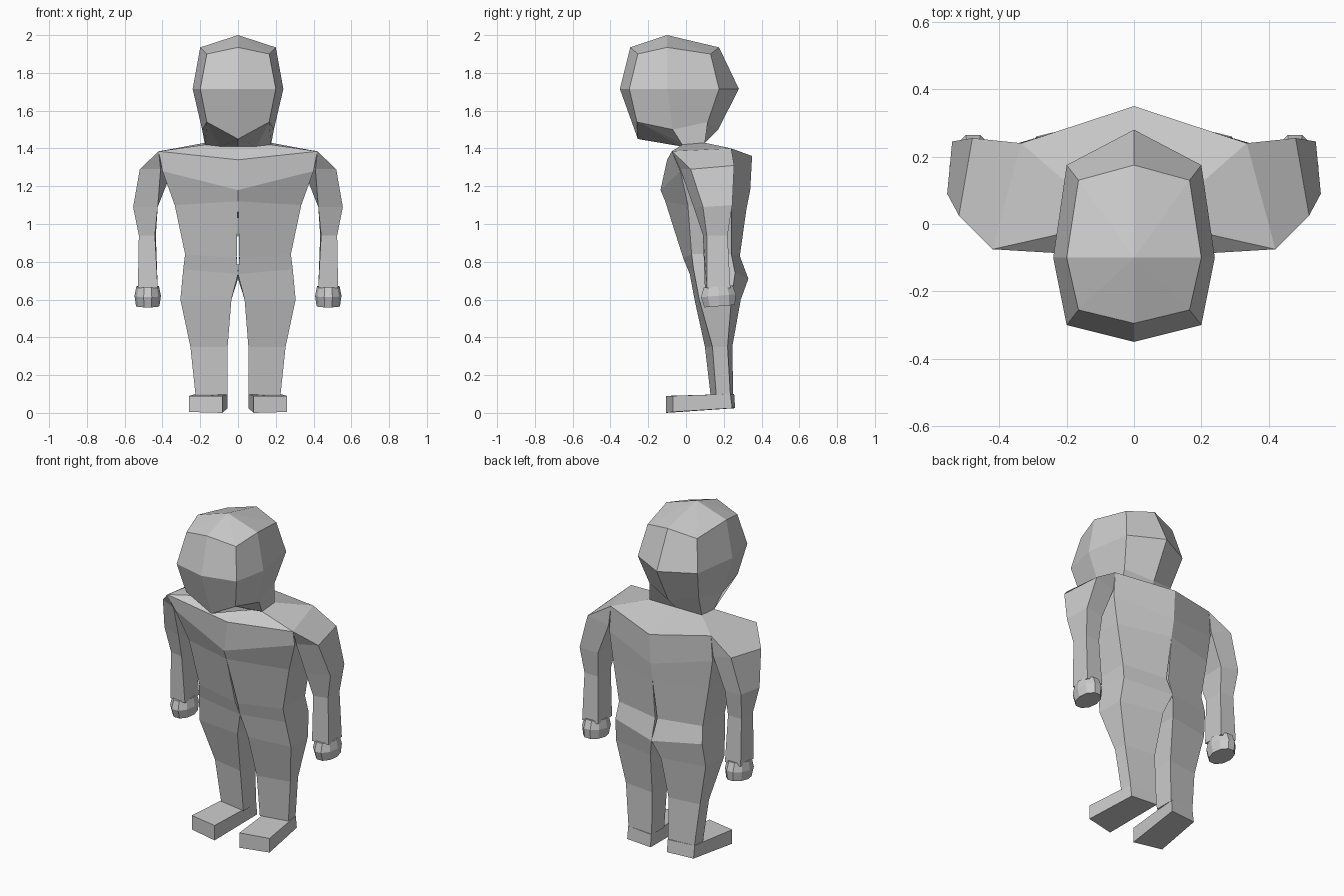
import bpy, bmesh
from math import sin, cos, pi


def loft(name, rings, cap_start=True, cap_end=True):
    """Bridge equal-sized rings on the +x side, drop walls on the centre plane, mirror in x."""
    bm = bmesh.new()
    rows = [[bm.verts.new(p) for p in ring] for ring in rings]
    n = len(rows[0])

    def face(vs):
        if any(abs(v.co.x) > 1e-5 for v in vs):
            bm.faces.new(vs)

    for a, b in zip(rows, rows[1:]):
        for i in range(n):
            j = (i + 1) % n
            face((a[i], a[j], b[j], b[i]))
    if cap_start:
        face(rows[0])
    if cap_end:
        face(rows[-1])
    bmesh.ops.remove_doubles(bm, verts=bm.verts, dist=0.0005)
    bmesh.ops.recalc_face_normals(bm, faces=bm.faces)
    mesh = bpy.data.meshes.new(name)
    bm.to_mesh(mesh)
    bm.free()
    obj = bpy.data.objects.new(name, mesh)
    bpy.context.collection.objects.link(obj)
    mirror = obj.modifiers.new("Mirror", 'MIRROR')
    mirror.merge_threshold = 0.001
    return obj


# Head: half rings from front centre round the side to back centre
loft("head", [
    [(0, -.1, 2)] * 5,
    [(0, -.295, 1.935), (.165, -.255, 1.9), (.2, -.1, 1.935), (.165, .13, 1.9), (0, .175, 1.935)],
    [(0, -.35, 1.715), (.2, -.3, 1.715), (.24, -.1, 1.715), (.2, .175, 1.715), (0, .28, 1.715)],
    [(0, -.255, 1.45), (.165, -.26, 1.54), (.19, -.07, 1.5), (.165, .115, 1.54), (0, .17, 1.5)],
    [(0, -.02, 1.41), (.1, -.02, 1.41), (.175, -.02, 1.42), (.175, .1, 1.43), (0, .1, 1.43)],
], cap_start=False, cap_end=False)

# Torso and leg: front inner, front outer, back outer, back inner
loft("torso_and_legs", [
    [(0, -.02, 1.41), (.175, -.02, 1.42), (.175, .1, 1.43), (0, .1, 1.43)],
    [(0, -.1, 1.34), (.42, -.075, 1.385), (.335, .24, 1.4), (0, .35, 1.36)],
    [(0, -.135, 1.18), (.4, -.03, 1.28), (.345, .24, 1.25), (0, .34, 1.18)],
    [(0, -.11, 1.12), (.335, .01, 1.1), (.32, .24, 1.08), (0, .32, 1.08)],
    [(.007, -.015, .82), (.28, .03, .84), (.28, .24, .84), (.007, .285, .83)],
    [(0, .02, .735), (.29, .04, .76), (.29, .26, .74), (0, .33, .71)],
    [(.035, .045, .6), (.305, .07, .6), (.3, .24, .6), (.035, .29, .6)],
    [(.055, .1, .35), (.252, .14, .35), (.248, .22, .35), (.055, .245, .35)],
    [(.055, .13, .095), (.225, .16, .095), (.22, .235, .095), (.055, .25, .095)],
], cap_start=False)

# Foot: turned slightly outward
loft("foot", [
    [(.083, -.105, .09), (.26, -.07, .09), (.222, .235, .1), (.055, .255, .1)],
    [(.083, -.105, 0), (.26, -.07, .005), (.222, .245, .025), (.055, .26, .025)],
])

# Arm: front inner, front outer, back outer, back inner
loft("arm", [
    [(.42, -.075, 1.385), (.42, -.075, 1.385), (.335, .24, 1.4), (.335, .24, 1.4)],
    [(.41, -.03, 1.29), (.52, .025, 1.29), (.48, .255, 1.31), (.35, .24, 1.28)],
    [(.425, .04, 1.09), (.555, .09, 1.09), (.54, .245, 1.1), (.425, .235, 1.09)],
    [(.44, .09, .94), (.525, .11, .94), (.525, .22, .94), (.435, .22, .94)],
    [(.425, .1, .66), (.53, .11, .66), (.53, .235, .66), (.425, .235, .66)],
], cap_start=False)


# Hand: ten-sided stump
def oval(z, rx, ry, y):
    return [(.478 + rx * cos(2 * pi * i / 10), y + ry * sin(2 * pi * i / 10),
             z + .08 * ry * sin(2 * pi * i / 10)) for i in range(10)]


loft("hand", [oval(.67, .06, .08, .17), oval(.62, .07, .097, .172), oval(.565, .062, .085, .178)])
